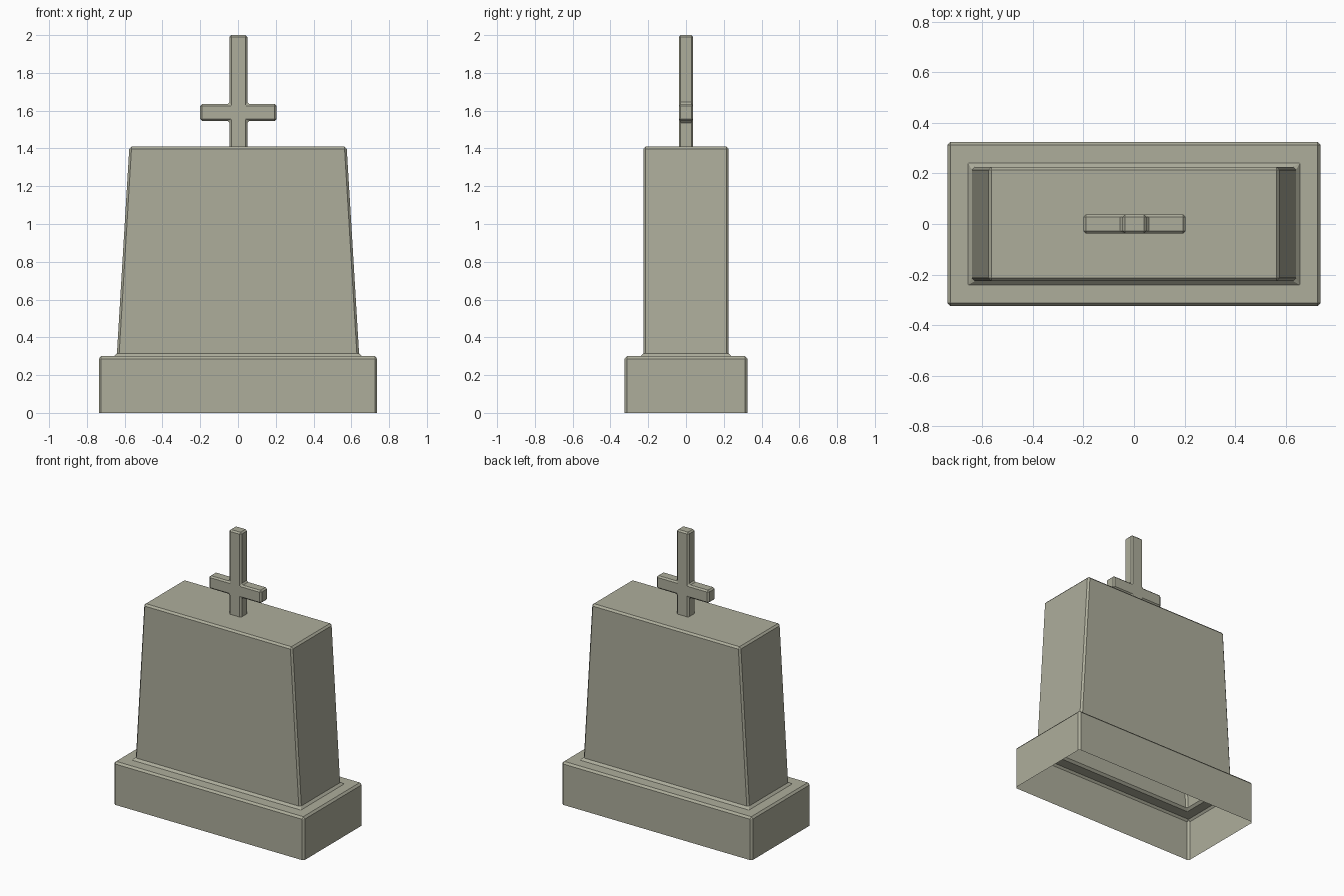
import bpy
import bmesh

cube = bpy.data.objects.get("Cube")
if cube:
    bpy.data.objects.remove(cube, do_unlink=True)

# One stone colour for everything
stone = bpy.data.materials.new("weathered_stone")
stone.use_nodes = True
stone.diffuse_color = (0.42, 0.42, 0.33, 1)
stone.node_tree.nodes["Principled BSDF"].inputs["Base Color"].default_value = stone.diffuse_color


def add_object(name, bm):
    mesh = bpy.data.meshes.new(name)
    bm.to_mesh(mesh)
    bm.free()
    mesh.materials.append(stone)
    obj = bpy.data.objects.new(name, mesh)
    bpy.context.collection.objects.link(obj)
    return obj


def corner_cut_ring(bm, half_x, half_y, z, cut):
    """Rectangle with its four corners cut, counter-clockwise."""
    points = []
    for sx, sy in ((1, 1), (-1, 1), (-1, -1), (1, -1)):
        a = (sx * half_x, sy * (half_y - cut), z)
        b = (sx * (half_x - cut), sy * half_y, z)
        points += [a, b] if sx * sy > 0 else [b, a]
    return [bm.verts.new(p) for p in points]


def stacked_shell(name, levels, capped):
    """Hollow shell through a stack of rings, open at the bottom."""
    bm = bmesh.new()
    rings = [corner_cut_ring(bm, *level) for level in levels]
    for low, high in zip(rings, rings[1:]):
        for i in range(len(low)):
            j = (i + 1) % len(low)
            bm.faces.new((low[i], low[j], high[j], high[i]))
    if capped:
        bm.faces.new(rings[-1])
    bmesh.ops.remove_doubles(bm, verts=bm.verts, dist=0.0005)
    return add_object(name, bm)


# Plinth with bevelled rim and a ledge around the block
stacked_shell("plinth", [
    (0.737, 0.325, 0, 0.012),
    (0.737, 0.325, 0.286, 0.012),
    (0.725, 0.313, 0.3, 0),
    (0.656, 0.241, 0.3, 0),
], False)

# Tapered block: narrows in x only, with a small flare at its foot
stacked_shell("tapered_block", [
    (0.656, 0.241, 0.3, 0),
    (0.641, 0.226, 0.315, 0.012),
    (0.576, 0.226, 1.397, 0.012),
    (0.564, 0.214, 1.41, 0),
], True)


# Cross: extruded outline, all edges bevelled, standing on the block
shaft, arm, depth = 0.047, 0.202, 0.038
foot, arm_low, arm_high, tip = 1.41, 1.545, 1.635, 2.0
right_side = [(shaft, foot), (shaft, arm_low), (arm, arm_low),
              (arm, arm_high), (shaft, arm_high), (shaft, tip)]
outline = right_side + [(-x, z) for x, z in reversed(right_side)]

bm = bmesh.new()
front = bm.faces.new([bm.verts.new((x, -depth, z)) for x, z in outline])
extruded = bmesh.ops.extrude_face_region(bm, geom=[front], use_keep_orig=True)
moved = [v for v in extruded["geom"] if isinstance(v, bmesh.types.BMVert)]
bmesh.ops.translate(bm, verts=moved, vec=(0, 2 * depth, 0))
bmesh.ops.recalc_face_normals(bm, faces=bm.faces)
edges = [e for e in bm.edges if any(v.co.z > foot + 0.001 for v in e.verts)]
bmesh.ops.bevel(bm, geom=edges, offset=0.01, segments=1, affect='EDGES')
cross = add_object("cross", bm)
cross.location.x = 0.002
